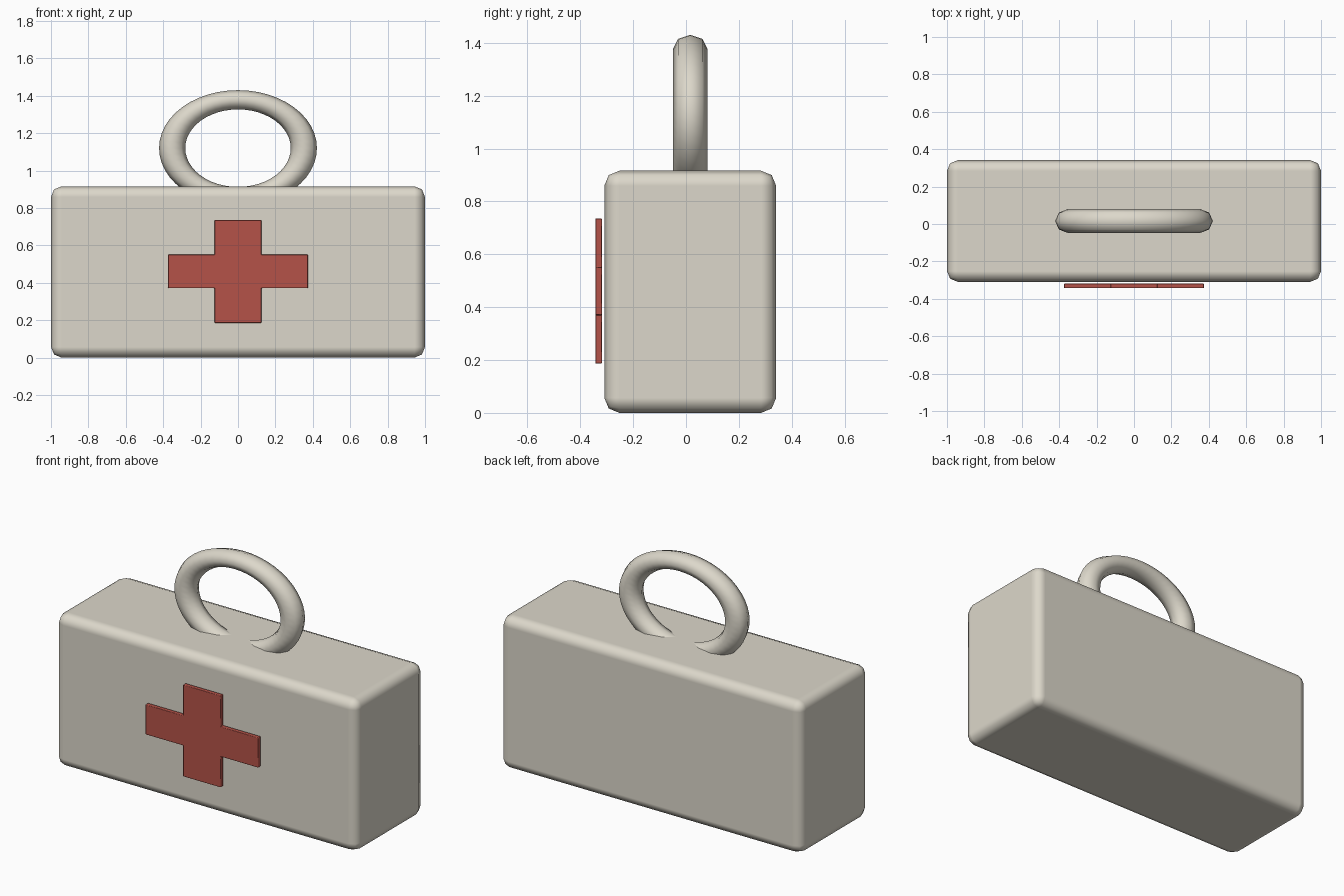
import bpy, bmesh, math

if "Cube" in bpy.data.objects:
    bpy.data.objects.remove(bpy.data.objects["Cube"])


def material(name, color):
    m = bpy.data.materials.new(name)
    m.diffuse_color = (*color, 1.0)
    m.use_nodes = True
    m.node_tree.nodes["Principled BSDF"].inputs["Base Color"].default_value = m.diffuse_color
    return m


CREAM = material("warm_cream", (0.72, 0.685, 0.595))
RED = material("cross_red", (0.46, 0.086, 0.066))


def add_bevel(obj, width, segments):
    mod = obj.modifiers.new("soft_edges", 'BEVEL')
    mod.width = width
    mod.segments = segments
    mod.limit_method = 'ANGLE'
    mod.harden_normals = True


# Case body: rounded box
x, y0, y1, top = 1.0, -0.309, 0.341, 0.916
bpy.ops.mesh.primitive_cube_add(size=1, location=(0, (y0 + y1) / 2, top / 2))
body = bpy.context.object
body.name = "case_body"
body.scale = (2 * x, y1 - y0, top)
bpy.ops.object.transform_apply(location=False, rotation=False, scale=True)
bpy.ops.object.shade_smooth()
add_bevel(body, 0.057, 2)
body.data.materials.append(CREAM)

# Handle: upright oval ring sunk into the lid
bpy.ops.mesh.primitive_torus_add(
    major_segments=48, minor_segments=8, major_radius=0.352, minor_radius=0.07,
    location=(0, 0.016, 1.12), rotation=(math.pi / 2, 0, 0))
handle = bpy.context.object
handle.name = "carry_handle"
handle.scale = (1.0, 0.735, 0.92)  # local y points up, local z is depth
bpy.ops.object.transform_apply(location=False, rotation=True, scale=True)
bpy.ops.object.shade_smooth()
handle.data.materials.append(CREAM)

# Front cross: extruded outline, mirrored from one quarter
bar_w, arm_w, bar_h, arm_h = 0.125, 0.374, 0.275, 0.09
quarter = [(arm_w, arm_h), (bar_w, arm_h), (bar_w, bar_h)]
right = [(px, -pz) for px, pz in reversed(quarter)] + quarter
outline = right + [(-px, -pz) for px, pz in right]

bm = bmesh.new()
front = bm.faces.new([bm.verts.new((px, -0.343, pz + 0.461)) for px, pz in outline])
res = bmesh.ops.extrude_face_region(bm, geom=[front], use_keep_orig=True)
bmesh.ops.translate(bm, vec=(0, 0.025, 0),
                    verts=[g for g in res["geom"] if isinstance(g, bmesh.types.BMVert)])
bmesh.ops.recalc_face_normals(bm, faces=bm.faces)
mesh = bpy.data.meshes.new("front_cross")
bm.to_mesh(mesh)
bm.free()
cross = bpy.data.objects.new("front_cross", mesh)
bpy.context.collection.objects.link(cross)
mesh.materials.append(RED)
add_bevel(cross, 0.003, 1)
